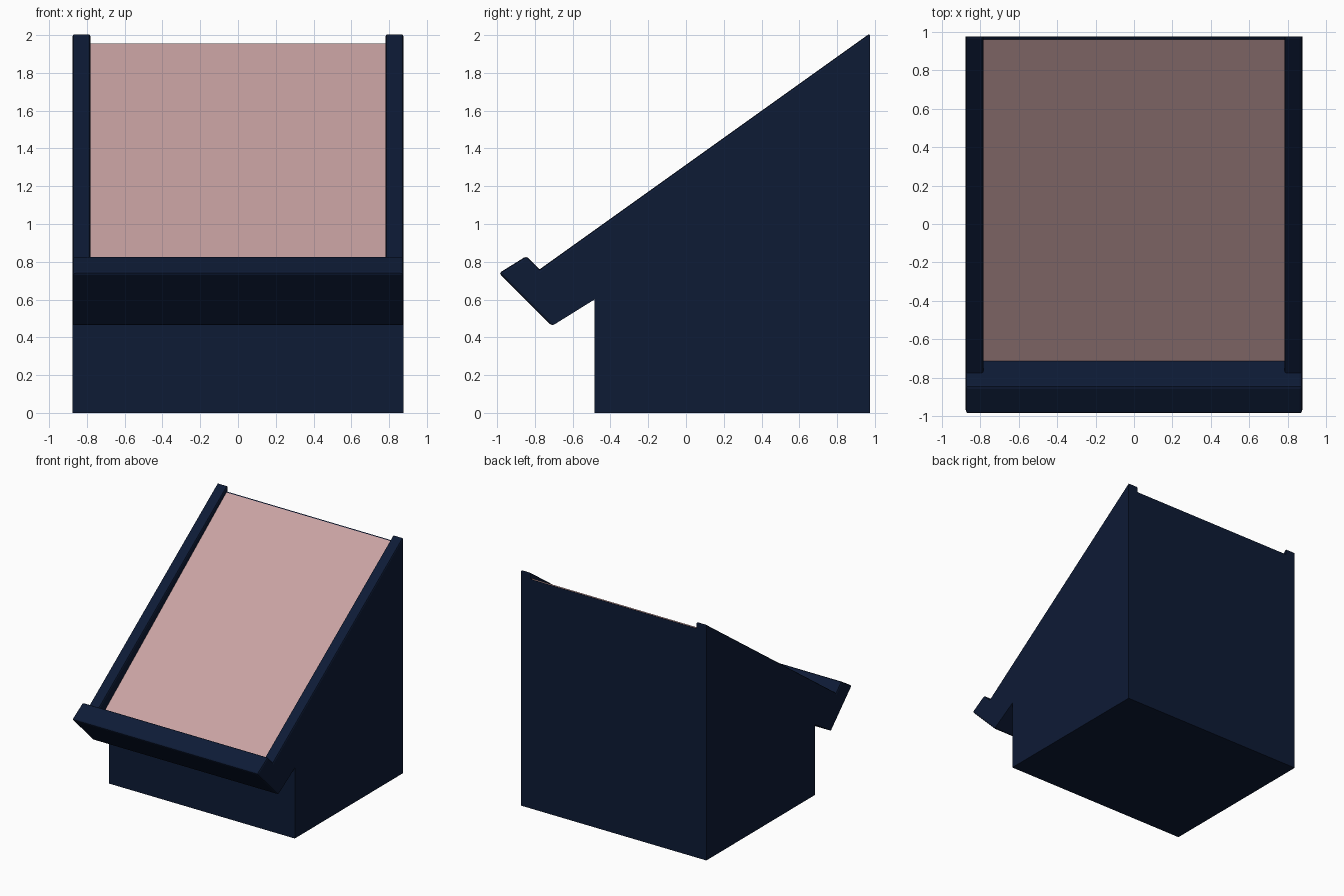
import bpy, bmesh, math

if "Cube" in bpy.data.objects:
    bpy.data.objects.remove(bpy.data.objects["Cube"])

# side profile corners (y, z)
BACK_FOOT, FRONT_FOOT = (0.975, 0), (-0.485, 0)
PEAK, RAIL_FOOT = (0.975, 2.01), (-0.775, 0.76)
FLOOR_TOP, FLOOR_FOOT = (0.975, 1.955), (-0.703, 0.688)
LIP = [(-0.845, 0.83), (-0.99, 0.74), (-0.71, 0.46)]
FRONT_TOP = (-0.485, 0.60)
HALF, INNER = 0.875, 0.782


def material(name, color):
    m = bpy.data.materials.new(name)
    m.diffuse_color = (*color, 1)
    m.use_nodes = True
    m.node_tree.nodes["Principled BSDF"].inputs["Base Color"].default_value = m.diffuse_color
    return m


def loft(bm, profile, x0, x1):
    a = [bm.verts.new((x0, *p)) for p in profile]
    b = [bm.verts.new((x1, *p)) for p in profile]
    for i in range(len(profile)):
        j = (i + 1) % len(profile)
        bm.faces.new((a[i], a[j], b[j], b[i]))


def cap(bm, profile, x):
    bm.faces.new([bm.verts.new((x, *p)) for p in profile])


def make_object(name, bm, mat):
    bmesh.ops.recalc_face_normals(bm, faces=bm.faces)
    me = bpy.data.meshes.new(name)
    bm.to_mesh(me)
    bm.free()
    me.materials.append(mat)
    ob = bpy.data.objects.new(name, me)
    bpy.context.collection.objects.link(ob)
    return ob


navy = material("navy", (0.004, 0.0105, 0.036))
pink = material("pink", (0.58, 0.36, 0.36))

# cabinet: recessed middle, raised side rails and a lip across the front
rest = LIP + [FRONT_TOP, FRONT_FOOT]
outer = [BACK_FOOT, FLOOR_TOP, PEAK, RAIL_FOOT] + rest
middle = [BACK_FOOT, FLOOR_TOP, FLOOR_FOOT, RAIL_FOOT] + rest
bm = bmesh.new()
loft(bm, middle, -INNER, INNER)
for s in (-1, 1):
    loft(bm, outer, s * INNER, s * HALF)
    cap(bm, outer, s * HALF)
    cap(bm, [PEAK, RAIL_FOOT, FLOOR_FOOT, FLOOR_TOP], s * INNER)
bmesh.ops.remove_doubles(bm, verts=bm.verts, dist=1e-4)
# the rail-to-inside seams do not exist below the recess, so drop unused inner walls
bmesh.ops.delete(bm, geom=[f for f in bm.faces if any(
    len(e.link_faces) == 1 for e in f.edges) and f.calc_area() < 1e-6], context='FACES')
bmesh.ops.recalc_face_normals(bm, faces=bm.faces)
bmesh.ops.dissolve_limit(bm, angle_limit=math.radians(1), verts=bm.verts, edges=bm.edges)


# soften the rail tops and the lip
def on_rail(v):
    slope = (PEAK[1] - RAIL_FOOT[1]) / (PEAK[0] - RAIL_FOOT[0])
    return abs(RAIL_FOOT[1] + slope * (v.co.y - RAIL_FOOT[0]) - v.co.z) < 1e-3


def on_lip(v):
    return v.co.y < -0.7 and v.co.z > 0.4


soft = [e for e in bm.edges if e.is_manifold and e.is_convex
        and e.calc_face_angle(0) > 0.2
        and (all(map(on_rail, e.verts)) or all(map(on_lip, e.verts)))]
bmesh.ops.bevel(bm, geom=soft, offset=0.014, segments=2, profile=0.5,
                affect='EDGES', clamp_overlap=True)
make_object("cabinet", bm, navy)

# sloping panel set between the rails
panel = [(-0.711, 0.696), (0.96, 1.955), (0.96, 1.92), (-0.711, 0.66)]
bm = bmesh.new()
loft(bm, panel, -INNER, INNER)
for x in (-INNER, INNER):
    cap(bm, panel, x)
bmesh.ops.remove_doubles(bm, verts=bm.verts, dist=1e-4)
make_object("sloped_panel", bm, pink)
